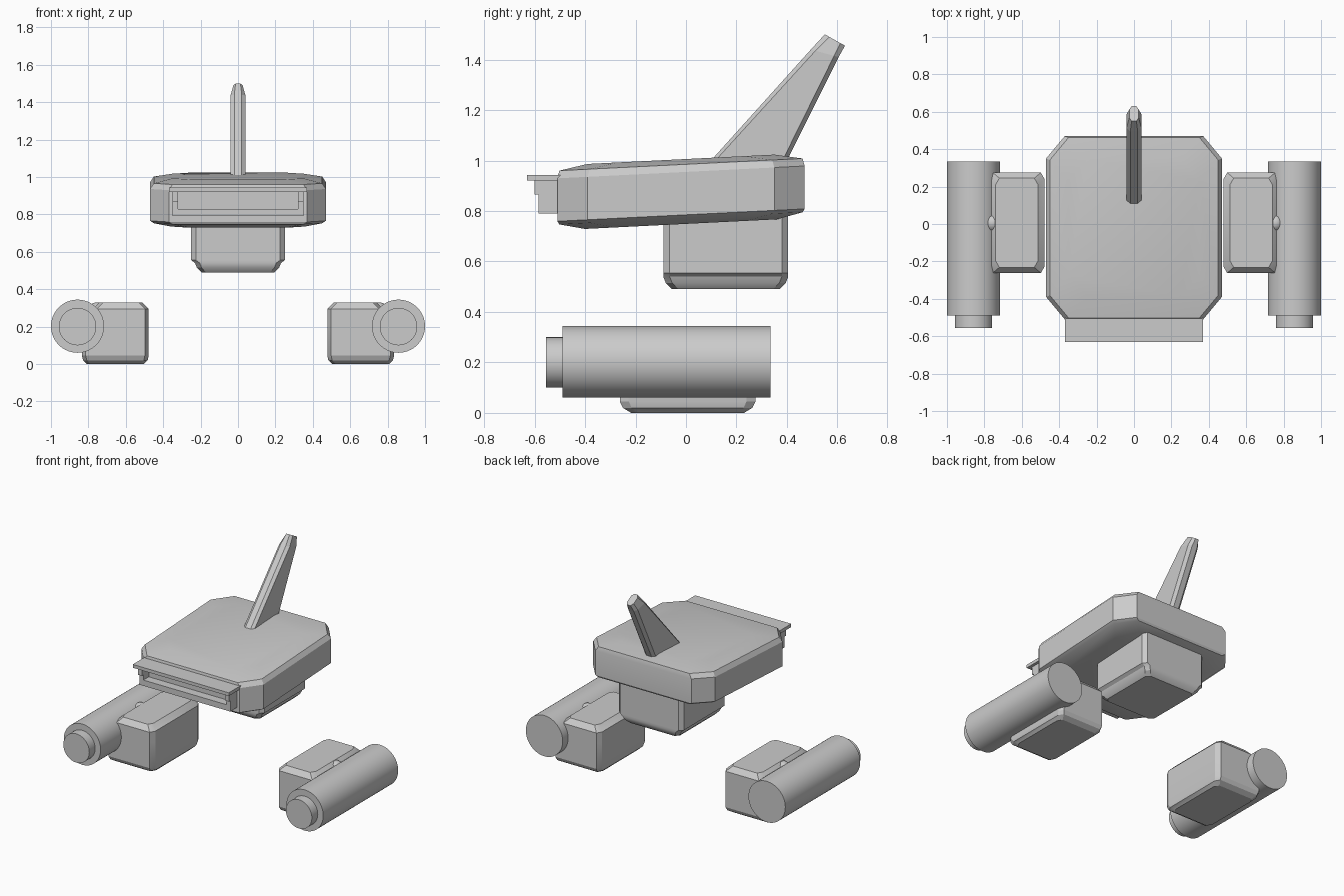
import bpy
import bmesh
from math import radians, pi
from mathutils import Matrix

cube = bpy.data.objects.get("Cube")
if cube:
    bpy.data.objects.remove(cube, do_unlink=True)

grey = bpy.data.materials.new("light_grey")
grey.use_nodes = True
colour = (0.6, 0.6, 0.6, 1)
grey.diffuse_color = colour
grey.node_tree.nodes["Principled BSDF"].inputs["Base Color"].default_value = colour


def finish(name, bm, smooth=True):
    """Turn a bmesh into a named grey object."""
    bmesh.ops.recalc_face_normals(bm, faces=bm.faces)
    mesh = bpy.data.meshes.new(name)
    bm.to_mesh(mesh)
    bm.free()
    mesh.materials.append(grey)
    obj = bpy.data.objects.new(name, mesh)
    bpy.context.collection.objects.link(obj)
    if smooth:
        bpy.ops.object.select_all(action="DESELECT")
        obj.select_set(True)
        bpy.context.view_layer.objects.active = obj
        bpy.ops.object.shade_smooth_by_angle(angle=radians(25))
    return obj


def octagon(x0, x1, y0, y1, cx, cy, z, slope=0.0):
    """Rectangle with cut corners, sheared upward along y."""
    pts = [(x0 + cx, y0), (x1 - cx, y0), (x1, y0 + cy), (x1, y1 - cy),
           (x1 - cx, y1), (x0 + cx, y1), (x0, y1 - cy), (x0, y0 + cy)]
    return [(x, y, z + slope * y) for x, y in pts]


def loft(name, rings, side=1, smooth=True):
    """Skin a stack of rings and cap both ends."""
    bm = bmesh.new()
    rows = [[bm.verts.new((x * side, y, z)) for x, y, z in r] for r in rings]
    for low, high in zip(rows, rows[1:]):
        n = len(low)
        for i in range(n):
            j = (i + 1) % n
            bm.faces.new((low[i], low[j], high[j], high[i]))
    bm.faces.new(rows[0])
    bm.faces.new(rows[-1])
    return finish(name, bm, smooth)


def box(name, x0, x1, y0, y1, z0, z1):
    bm = bmesh.new()
    bmesh.ops.create_cube(bm, size=1)
    for v in bm.verts:
        v.co = ((x0 + x1) / 2 + v.co.x * (x1 - x0),
                (y0 + y1) / 2 + v.co.y * (y1 - y0),
                (z0 + z1) / 2 + v.co.z * (z1 - z0))
    return finish(name, bm, False)


def cylinder(name, x, z, radius, y0, y1):
    bm = bmesh.new()
    turn = Matrix.Translation((x, (y0 + y1) / 2, z)) @ Matrix.Rotation(pi / 2, 4, "X")
    bmesh.ops.create_cone(bm, cap_ends=True, segments=64, radius1=radius,
                          radius2=radius, depth=y1 - y0, matrix=turn)
    return finish(name, bm)


# Main body: tilted slab with cut corners and a soft crown
body_rings = []
for inset, z in ((0.11, 0.749), (0.02, 0.772), (0, 0.785),
                 (0, 0.955), (0.02, 0.985), (0.12, 1.006)):
    end = inset if inset > 0.05 else inset * 0.4
    body_rings.append(octagon(-0.47 + inset, 0.47 - inset, -0.51 + end, 0.47 - end,
                              0.1, 0.12, z, 0.05))
loft("main_body", body_rings)

# Nose intake: visor plate above a recessed frame
box("visor_plate", -0.37, 0.37, -0.63, -0.48, 0.92, 0.943)
box("intake_back", -0.35, 0.35, -0.525, -0.48, 0.79, 0.93)
box("intake_sill", -0.35, 0.35, -0.585, -0.48, 0.79, 0.83)
for side, label in ((1, "left"), (-1, "right")):
    a, b = sorted((0.32 * side, 0.35 * side))
    box(label + "_intake_wall", a, b, -0.585, -0.48, 0.79, 0.93)
    box(label + "_intake_cheek", a, b, -0.60, -0.58, 0.865, 0.93)

# Pod below the body
loft("lower_pod", [
    octagon(-0.25 + i, 0.25 - i, -0.09 + j, 0.405 - j, 0.025, 0.025, z)
    for i, j, z in ((0.055, 0.035, 0.49), (0.03, 0.01, 0.515), (0.02, 0, 0.54),
                    (0, 0, 0.555), (0, 0, 0.8))])

# Swept tail fin with chamfered edges
fin_rings = []
for half, front, back, z_front, z_back in ((0.04, 0.09, 0.40, 0.99, 1.0),
                                           (0.04, 0.495, 0.605, 1.44, 1.41),
                                           (0.025, 0.55, 0.63, 1.50, 1.455)):
    ring = octagon(-half, half, front, back, half / 2, 0.018, 0)
    fin_rings.append([(x, y, z_front + (z_back - z_front) * (y - front) / (back - front))
                      for x, y, _ in ring])
loft("tail_fin", fin_rings, smooth=False)

# Side units: long tube, front cap, block and small joint
for side, label in ((1, "left"), (-1, "right")):
    cylinder(label + "_tube", 0.858 * side, 0.202, 0.142, -0.49, 0.335)
    cylinder(label + "_tube_cap", 0.858 * side, 0.2, 0.1, -0.555, -0.48)
    block = []
    for inner, outer, end, z in ((0.025, 0.81, 0.045, 0), (0.005, 0.828, 0.012, 0.02),
                                 (0, 0.835, 0, 0.045), (0, 0.835, 0, 0.22),
                                 (0, 0.775, 0, 0.295), (0.035, 0.74, 0.03, 0.33)):
        block.append(octagon(0.478 + inner, outer, -0.262 + end, 0.275 - end,
                             0.02, 0.035, z))
    loft(label + "_block", block, side)
    bm = bmesh.new()
    bmesh.ops.create_uvsphere(bm, u_segments=12, v_segments=8, radius=0.05)
    bmesh.ops.translate(bm, verts=bm.verts, vec=(0.755 * side, 0.005, 0.28))
    finish(label + "_joint", bm)
